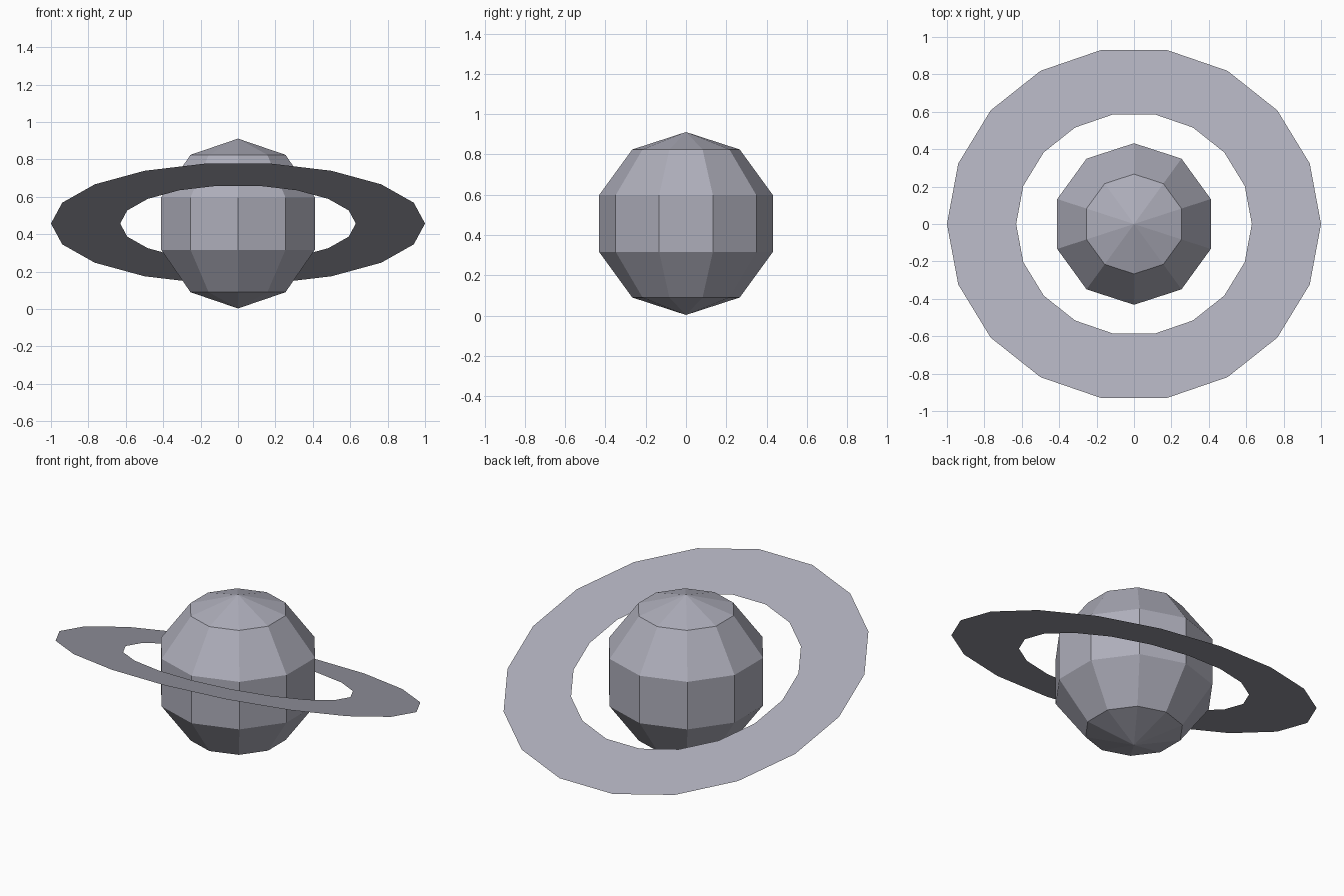
import bpy, bmesh
from math import radians, cos, sin, tau

if "Cube" in bpy.data.objects:
    bpy.data.objects.remove(bpy.data.objects["Cube"], do_unlink=True)

CENTRE = (0, 0, 0.457)


def make_material(name, colour):
    mat = bpy.data.materials.new(name)
    mat.use_nodes = True
    mat.diffuse_color = colour
    mat.node_tree.nodes["Principled BSDF"].inputs["Base Color"].default_value = colour
    return mat


def make_object(name, bm, mat):
    mesh = bpy.data.meshes.new(name)
    bm.to_mesh(mesh)
    bm.free()
    mesh.materials.append(mat)
    obj = bpy.data.objects.new(name, mesh)
    bpy.context.collection.objects.link(obj)
    obj.location = CENTRE
    return obj


grey = make_material("lavender grey", (0.42, 0.42, 0.49, 1))

# Faceted globe
bm = bmesh.new()
bmesh.ops.create_uvsphere(bm, u_segments=10, v_segments=5, radius=0.454)
make_object("globe", bm, grey)

# Flat tilted ring, low at the back
SIDES = 18
bm = bmesh.new()
inner, outer = [
    [bm.verts.new((r * cos(i * tau / SIDES), r * sin(i * tau / SIDES), 0)) for i in range(SIDES)]
    for r in (0.63, 1.0)
]
for i in range(SIDES):
    j = (i + 1) % SIDES
    bm.faces.new((inner[i], outer[i], outer[j], inner[j]))
ring = make_object("ring", bm, grey)
ring.rotation_euler.x = radians(-19)
